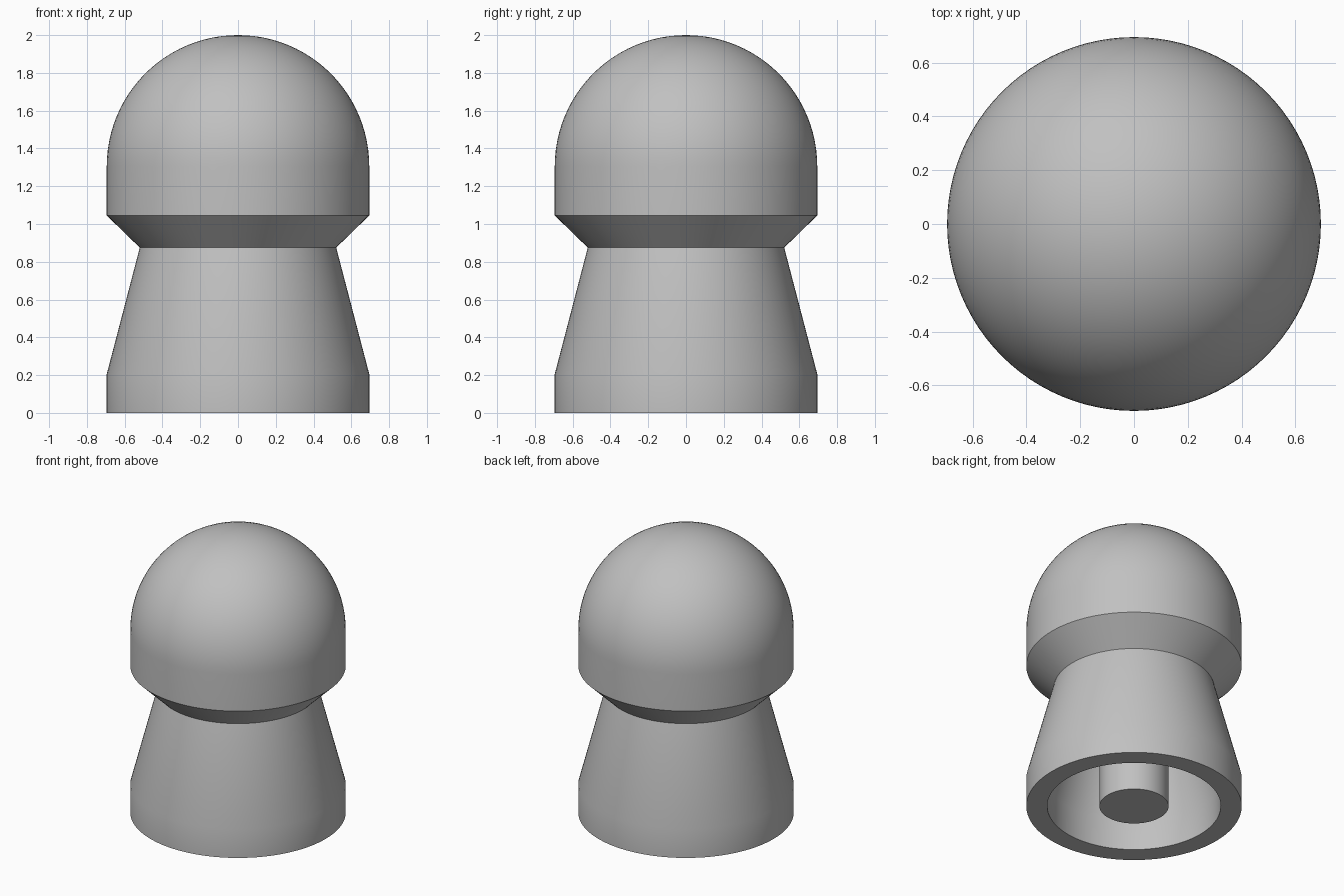
import bpy
import bmesh
import math

if "Cube" in bpy.data.objects:
    bpy.data.objects.remove(bpy.data.objects["Cube"], do_unlink=True)

SEGMENTS = 96
RADIUS = 0.695      # head and base band
NECK_R, NECK_Z = 0.52, 0.875
BAND_Z = 0.205
WALL = 0.135        # skirt thickness
PIN_R = 0.223

grey = bpy.data.materials.new("plain grey")
grey.use_nodes = True
colour = (0.53, 0.53, 0.53, 1)
grey.diffuse_color = colour
grey.node_tree.nodes["Principled BSDF"].inputs["Base Color"].default_value = colour


def lathe(name, profile):
    """Revolve (radius, height) points, listed bottom-up on the outside, about z."""
    bm = bmesh.new()
    verts = [bm.verts.new((r, 0, z)) for r, z in profile]
    edges = [bm.edges.new(pair) for pair in zip(verts, verts[1:])]
    bmesh.ops.spin(bm, geom=verts + edges, cent=(0, 0, 0), axis=(0, 0, 1),
                   angle=math.tau, steps=SEGMENTS, use_merge=True)
    bmesh.ops.remove_doubles(bm, verts=bm.verts, dist=1e-5)
    bmesh.ops.dissolve_degenerate(bm, edges=bm.edges, dist=1e-6)
    # Outside of the solid lies to the right of the profile direction
    (r0, z0), (r1, z1) = profile[0], profile[1]
    bm.normal_update()
    face = min(bm.faces, key=lambda f: abs(f.calc_center_median().z - (z0 + z1) / 2)
               + abs(f.calc_center_median().xy.length - (r0 + r1) / 2))
    centre = face.calc_center_median()
    radial = face.normal.xy.dot(centre.xy.normalized())
    if radial * (z1 - z0) - face.normal.z * (r1 - r0) < 0:
        bmesh.ops.reverse_faces(bm, faces=bm.faces)
    mesh = bpy.data.meshes.new(name)
    bm.to_mesh(mesh)
    bm.free()
    mesh.materials.append(grey)
    obj = bpy.data.objects.new(name, mesh)
    bpy.context.collection.objects.link(obj)
    bpy.ops.object.select_all(action='DESELECT')
    obj.select_set(True)
    bpy.context.view_layer.objects.active = obj
    bpy.ops.object.shade_smooth_by_angle(angle=math.radians(30))
    return obj


# Domed head with a chamfer down to the neck
dome_z = 2 - RADIUS
arc = [math.pi / 2 * i / 24 for i in range(25)]
dome = [(RADIUS * math.cos(a), dome_z + RADIUS * math.sin(a)) for a in arc[:-1]]
lathe("domed_head", [(NECK_R, NECK_Z), (RADIUS, 1.045)] + dome + [(0, 2)])

# Hollow flared skirt: cavity roof, inner wall, rim, outer wall
inner_r = RADIUS - WALL
lathe("hollow_skirt", [
    (0, NECK_Z), (NECK_R - WALL, NECK_Z), (inner_r, BAND_Z), (inner_r, 0),
    (RADIUS, 0), (RADIUS, BAND_Z), (NECK_R, NECK_Z)])

# Central pin inside the cavity
lathe("centre_pin", [(0, 0), (PIN_R, 0), (PIN_R, NECK_Z)])
